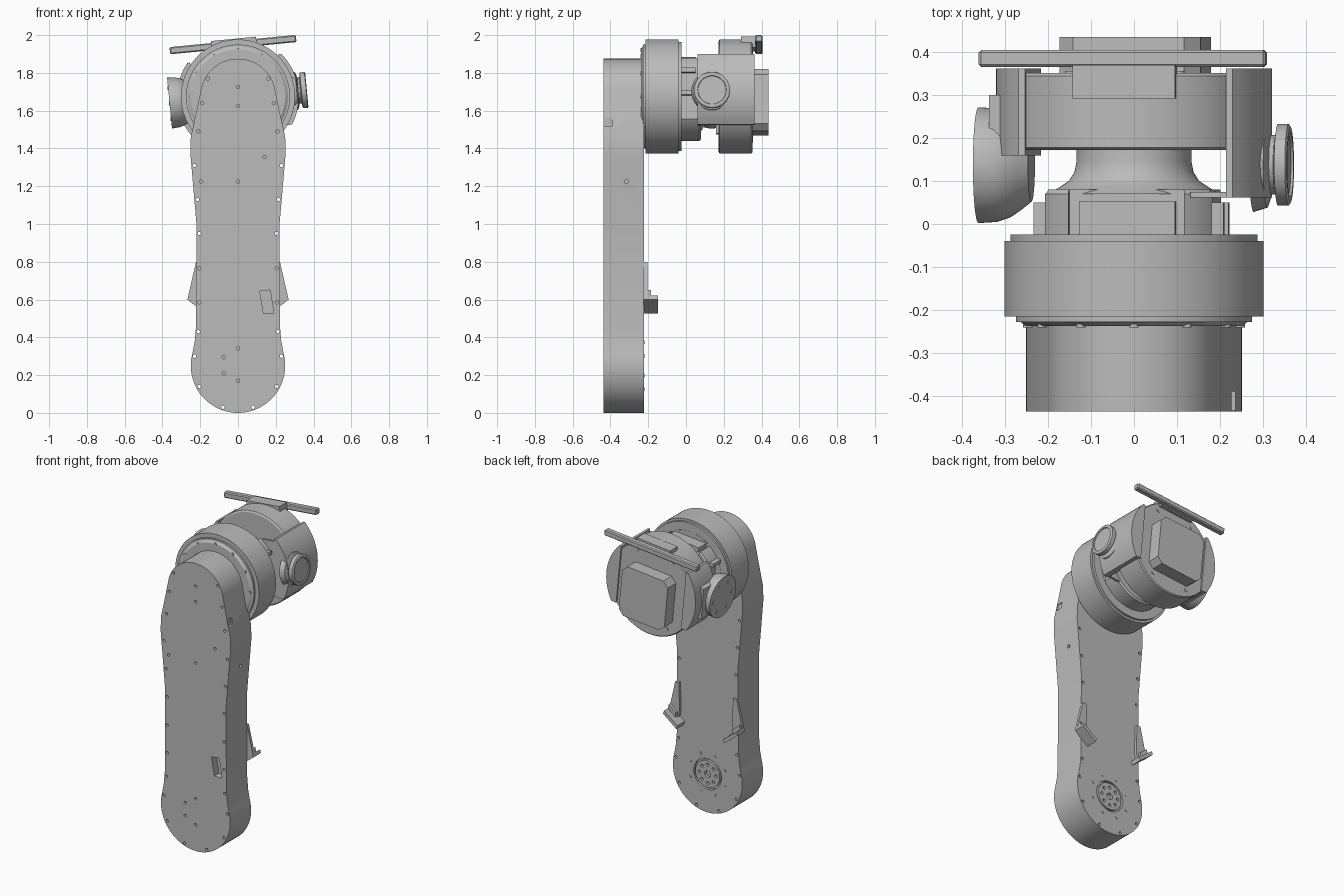
import bpy, bmesh
from math import sin, cos, pi, radians
from mathutils import Matrix, Vector

if "Cube" in bpy.data.objects:
    bpy.data.objects.remove(bpy.data.objects["Cube"])

GREY = bpy.data.materials.new("machine_grey")
GREY.use_nodes = True
GREY.diffuse_color = (0.5, 0.5, 0.5, 1)
GREY.node_tree.nodes["Principled BSDF"].inputs["Base Color"].default_value = (0.5, 0.5, 0.5, 1)

AXIS_Z = 1.675                      # height of the wrist axis
TILT = Matrix.Translation((0, 0, AXIS_Z)) @ Matrix.Rotation(radians(-5.5), 4, 'Y')
WRIST = Matrix.Translation((0, 0, AXIS_Z))
parts = []


def finish(name, bm, frame=None):
    bmesh.ops.recalc_face_normals(bm, faces=bm.faces)
    if frame:
        bm.transform(frame)
    me = bpy.data.meshes.new(name)
    bm.to_mesh(me)
    bm.free()
    me.materials.append(GREY)
    ob = bpy.data.objects.new(name, me)
    bpy.context.collection.objects.link(ob)
    parts.append(ob)
    return ob


def add_prism(bm, pts, y0, y1):
    """Outline in x, z pushed along y."""
    a = [bm.verts.new((x, y0, z)) for x, z in pts]
    b = [bm.verts.new((x, y1, z)) for x, z in pts]
    bm.faces.new(a)
    bm.faces.new(b[::-1])
    for i in range(len(a)):
        j = (i + 1) % len(a)
        bm.faces.new((a[i], b[i], b[j], a[j]))


def prism(name, pts, y0, y1, frame=None):
    bm = bmesh.new()
    add_prism(bm, pts, y0, y1)
    return finish(name, bm, frame)


def lathe(name, profile, axis='Y', centre=(0, 0, 0), frame=None, n=64):
    """Closed solid from (distance along axis, radius) points."""
    bm = bmesh.new()
    rings = []
    for d, r in profile:
        ring = []
        for i in range(n):
            u, v = r * cos(2 * pi * i / n), r * sin(2 * pi * i / n)
            co = (u, d, v) if axis == 'Y' else (d, u, v)
            ring.append(bm.verts.new(Vector(co) + Vector(centre)))
        rings.append(ring)
    bm.faces.new(rings[0])
    bm.faces.new(rings[-1])
    for a, b in zip(rings, rings[1:]):
        for i in range(n):
            j = (i + 1) % n
            bm.faces.new((a[i], a[j], b[j], b[i]))
    return finish(name, bm, frame)


def box(name, x0, x1, y0, y1, z0, z1, frame=None, bevel=0):
    bm = bmesh.new()
    add_prism(bm, [(x0, z0), (x1, z0), (x1, z1), (x0, z1)], y0, y1)
    if bevel:
        bmesh.ops.bevel(bm, geom=bm.edges[:], offset=bevel, segments=1, affect='EDGES')
    return finish(name, bm, frame)


def arc(r, a0, a1, n, cx=0, cz=0):
    angles = [radians(a0 + (a1 - a0) * i / n) for i in range(n + 1)]
    return [(cx + r * cos(a), cz + r * sin(a)) for a in angles]


def dots(name, centres, y0, y1, r=0.009, frame=None):
    bm = bmesh.new()
    for x, z in centres:
        add_prism(bm, arc(r, 0, 330, 11, x, z), y0, y1)
    return finish(name, bm, frame)


def cut(ob, *cutters):
    for c in cutters:
        m = ob.modifiers.new("cut", 'BOOLEAN')
        m.object, m.operation, m.solver = c, 'DIFFERENCE', 'EXACT'
        c.hide_render = True
        parts.remove(c)
    dg = bpy.context.evaluated_depsgraph_get()
    me = bpy.data.meshes.new_from_object(ob.evaluated_get(dg))
    ob.modifiers.clear()
    ob.data = me
    for c in cutters:
        bpy.data.objects.remove(c)


# Long arm housing
right = arc(0.25, -90, 14, 20, 0, 0.25) + [(0.229, 0.38), (0.222, 0.46), (0.22, 1.0), (0.252, 1.37),
                                           (0.25, 1.46), (0.215, 1.62)]
crown = arc(0.2, 8, 90, 14, 0, AXIS_Z)
half = right + crown
arm = prism("arm_housing", half + [(-x, z) for x, z in half[-2:0:-1]], -0.437, -0.222)

# Screw holes, front window, side notch and side hole
edge = [(0.21, 1.49), (0.23, 1.31), (0.215, 1.13), (0.205, 0.95), (0.205, 0.765), (0.205, 0.585),
        (0.21, 0.43), (0.23, 0.3), (0.205, 0.14), (0.08, 0.03), (0.16, 1.77), (0.19, 1.64)]
middle = [(0, 1.725), (0, 1.625), (0, 1.225), (-0.195, 1.225), (0.14, 1.355),
          (0, 0.34), (-0.075, 0.295), (-0.075, 0.21), (0, 0.17)]
holes = edge + [(-x, z) for x, z in edge]
cut(arm,
    dots("screw_cutter", holes, -0.5, -0.1),
    dots("blind_cutter", middle, -0.5, -0.41),
    prism("window_cutter", [(0.115, 0.645), (0.17, 0.65), (0.19, 0.525), (0.135, 0.525)], -0.5, -0.39),
    box("notch_cutter", 0.222, 0.4, -0.434, -0.39, 1.52, 1.565),
    lathe("side_hole_cutter", [(0.2, 0.011), (0.4, 0.011)], 'X', (0, -0.315, 1.225), n=12),
    lathe("hub_cutter", [(-0.24, 0.1), (-0.1, 0.1)], centre=(0, 0, 0.25)))

# Shoulder hub on the back of the arm
hub = lathe("shoulder_hub", [(-0.25, 0.088), (-0.222, 0.088)], centre=(0, 0, 0.25), n=48)
cut(hub, dots("hub_bolt_cutter", arc(0.06, 0, 315, 7, 0, 0.25), -0.24, -0.1, 0.01),
    dots("hub_bore_cutter", [(0, 0.25)], -0.24, -0.1, 0.022))
dots("hub_screws", arc(0.135, 22, 337, 7, 0, 0.25), -0.223, -0.219)

# Paired cable brackets with a slanted lip
for side, s in (("left", 1), ("right", -1)):
    prism(side + "_bracket_plate", [(s * x, z) for x, z in
          [(0.195, 0.8), (0.222, 0.8), (0.268, 0.6), (0.2, 0.56), (0.19, 0.62)]], -0.224, -0.205)
    prism(side + "_bracket_lip", [(s * x, z) for x, z in
          [(0.268, 0.6), (0.262, 0.622), (0.165, 0.55), (0.172, 0.525)]], -0.224, -0.147)
    prism(side + "_bracket_web", [(s * x, z) for x, z in
          [(0.255, 0.65), (0.262, 0.61), (0.205, 0.565), (0.205, 0.61)]], -0.21, -0.185)

# Wrist drive ring with stepped flanges
lathe("wrist_ring", [(-0.238, 0.25), (-0.228, 0.265), (-0.228, 0.275), (-0.215, 0.275), (-0.215, 0.302),
                     (-0.04, 0.302), (-0.04, 0.288), (-0.025, 0.288)], frame=WRIST, n=96)
dots("ring_screws", arc(0.247, -30, 210, 8), -0.241, -0.2, 0.011, WRIST)

# Bearing carrier with notches around its rim
carrier = lathe("bearing_carrier", [(-0.03, 0.235), (0.07, 0.235), (0.08, 0.225)], frame=WRIST)
cut(carrier, box("top_slot", -0.135, 0.135, -0.024, 0.2, 0.17, 0.4, TILT),
    box("left_slot", 0.19, 0.4, -0.024, 0.2, -0.16, 0.13, TILT),
    box("right_slot", -0.4, -0.19, -0.024, 0.2, -0.16, 0.13, TILT))
box("carrier_block", -0.11, 0.115, -0.03, 0.052, 0.1, 0.2, TILT)
for s in (1, -1):
    for z in (0.0, 0.12):
        x = sorted((s * 0.15, s * 0.222))
        box("carrier_rib", x[0], x[1], -0.03, 0.05, z - 0.012, z + 0.012, TILT)

# Waisted neck and wrist drum
lathe("wrist_neck", [(0.07, 0.2), (0.085, 0.175), (0.1, 0.152), (0.12, 0.139), (0.145, 0.134),
                     (0.18, 0.134)], frame=WRIST)
lathe("wrist_drum", [(0.172, 0.292), (0.178, 0.302), (0.345, 0.302), (0.352, 0.296)], frame=WRIST, n=96)


# Yoke cheeks either side of the drum
def cheek(s):
    outer = arc(0.322, -33, 39, 16)
    return [(s * x, z) for x, z in outer + [(0.235, 0.203), (0.235, -0.175)]]


prism("left_cheek", cheek(1), 0.062, 0.362, TILT)
prism("right_cheek", cheek(-1), 0.16, 0.362, TILT)
box("cheek_lip", 0.15, 0.25, 0.062, 0.075, -0.17, 0.19, TILT)

# Side pods: small spool on the left, large dish on the right
lathe("left_pod", [(0.28, 0.11), (0.312, 0.1), (0.322, 0.07), (0.332, 0.068), (0.337, 0.095),
                   (0.362, 0.095), (0.366, 0.088), (0.366, 0.076), (0.36, 0.074)],
      'X', (0, 0.138, 0), TILT)
lathe("right_pod", [(-0.24, 0.085), (-0.265, 0.105), (-0.29, 0.122), (-0.32, 0.132), (-0.364, 0.135)],
      'X', (0, 0.137, 0), TILT)
for y, z in arc(0.095, 0, 300, 5, 0.137, 0):
    lathe("pod_screw", [(-0.36, 0.012), (-0.367, 0.012)], 'X', (0, y, z), TILT, 12)
prism("right_pod_fairing", [(-0.33, -0.1), (-0.25, -0.12), (-0.25, 0.12), (-0.33, 0.1)], 0.2, 0.3, TILT)

# Rear cover with clipped corners, and its screws
prism("rear_cover", [(-0.165, -0.16), (-0.13, -0.195), (0.13, -0.195), (0.165, -0.16), (0.165, 0.1),
                     (0.13, 0.135), (-0.13, 0.135), (-0.165, 0.1)], 0.34, 0.42, TILT)
prism("rear_cover_cap", [(-0.165, -0.16), (-0.13, -0.195), (0.13, -0.195), (0.165, -0.16), (0.165, 0.1),
                         (0.13, 0.135), (-0.13, 0.135), (-0.165, 0.1)], 0.42, 0.436, TILT)
dots("drum_screws", arc(0.255, 0, 300, 5), 0.35, 0.356, 0.012, TILT)

# Crossbar and its mounting bracket
box("crossbar", -0.336, 0.336, 0.366, 0.405, 0.257, 0.295, TILT, 0.006)
box("crossbar_bracket", -0.115, 0.125, 0.292, 0.37, 0.25, 0.306, TILT)

# Smooth round walls, keep edges crisp
bpy.ops.object.select_all(action='DESELECT')
for ob in parts:
    ob.select_set(True)
bpy.context.view_layer.objects.active = arm
bpy.ops.object.shade_smooth_by_angle(angle=radians(25))
